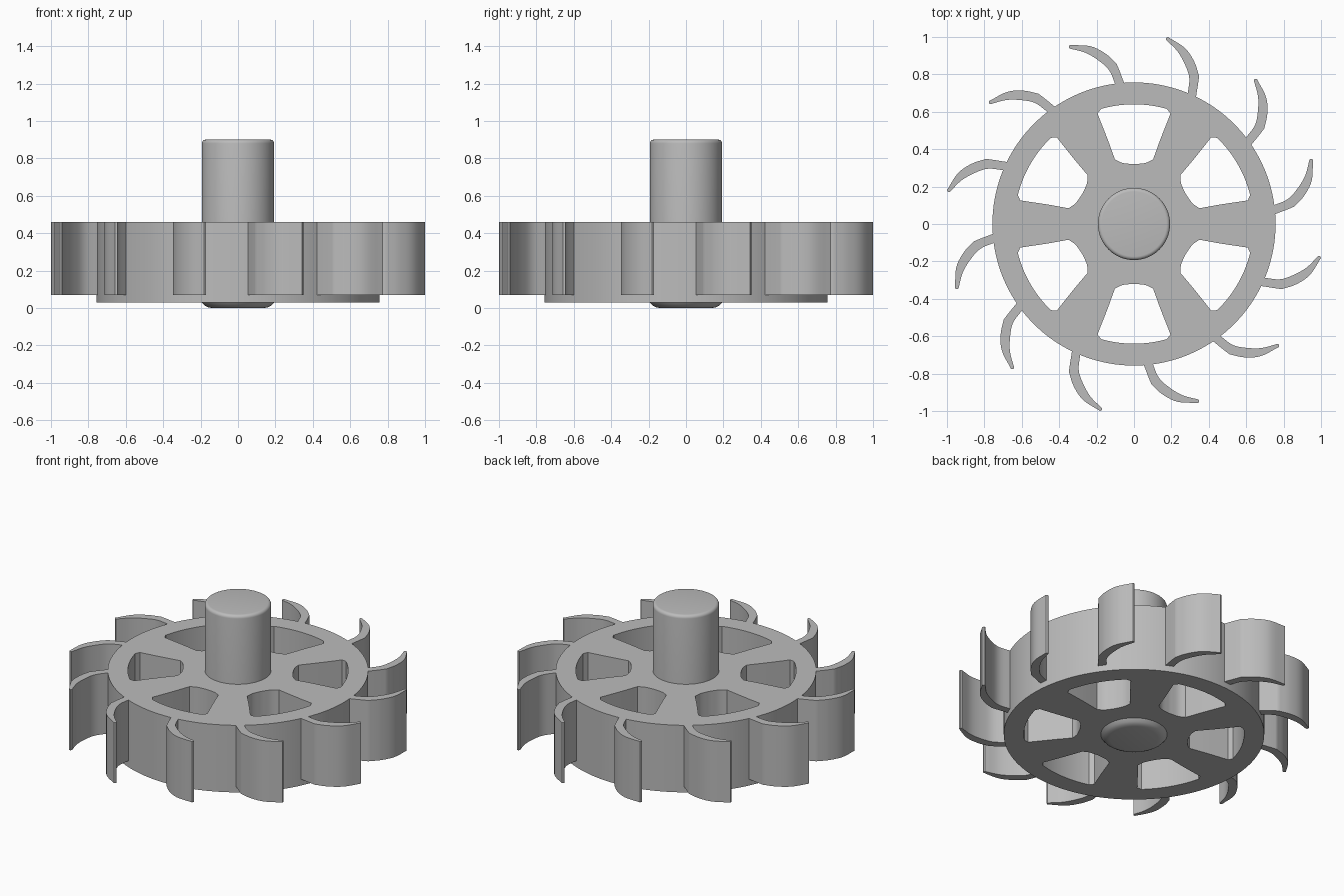
import bpy, bmesh, math
from mathutils import Matrix, Vector

cube = bpy.data.objects.get("Cube")
if cube:
    bpy.data.objects.remove(cube, do_unlink=True)

grey = bpy.data.materials.new("plain grey")
grey.use_nodes = True
GREY = (0.5, 0.5, 0.5, 1)
grey.diffuse_color = GREY
grey.node_tree.nodes["Principled BSDF"].inputs["Base Color"].default_value = GREY


def ring(radius, count):
    return [Vector((radius * math.cos(math.tau * i / count),
                    radius * math.sin(math.tau * i / count))) for i in range(count)]


def smooth_path(points, steps=5):
    """Rounded line through the given points."""
    p = [Vector(q) for q in points]
    p = [2 * p[0] - p[1]] + p + [2 * p[-1] - p[-2]]
    path = []
    for a, b, c, d in zip(p, p[1:], p[2:], p[3:]):
        for i in range(steps):
            t = i / steps
            path.append((2 * b + (c - a) * t + (2 * a - 5 * b + 4 * c - d) * t ** 2
                         + (3 * b - a - 3 * c + d) * t ** 3) / 2)
    return path + [p[-2]]


def turned(points, angle):
    m = Matrix.Rotation(angle, 2)
    return [m @ q for q in points]


def finish(obj):
    bpy.ops.object.select_all(action="DESELECT")
    obj.select_set(True)
    bpy.context.view_layer.objects.active = obj
    bpy.ops.object.shade_smooth_by_angle(angle=math.radians(30))


def extrude_outlines(name, outlines, low, high):
    """Fill closed outlines (inner ones become holes) and give them height."""
    curve = bpy.data.curves.new(name, "CURVE")
    curve.dimensions = "2D"
    curve.fill_mode = "BOTH"
    curve.extrude = (high - low) / 2
    for outline in outlines:
        spline = curve.splines.new("POLY")
        spline.points.add(len(outline) - 1)
        for point, q in zip(spline.points, outline):
            point.co = (q.x, q.y, 0, 1)
        spline.use_cyclic_u = True
    temp = bpy.data.objects.new(name + " outline", curve)
    bpy.context.collection.objects.link(temp)
    bpy.context.view_layer.update()
    mesh = bpy.data.meshes.new_from_object(
        temp.evaluated_get(bpy.context.evaluated_depsgraph_get()))
    bpy.data.objects.remove(temp, do_unlink=True)
    bm = bmesh.new()
    bm.from_mesh(mesh)
    bmesh.ops.remove_doubles(bm, verts=bm.verts, dist=0.0001)
    bmesh.ops.translate(bm, verts=bm.verts, vec=(0, 0, (low + high) / 2))
    bmesh.ops.recalc_face_normals(bm, faces=bm.faces)
    bm.to_mesh(mesh)
    bm.free()
    mesh.materials.clear()
    mesh.materials.append(grey)
    obj = bpy.data.objects.new(name, mesh)
    bpy.context.collection.objects.link(obj)
    finish(obj)


# Spoked wheel: a disc with six waisted windows
side = smooth_path([(0.195, 0.59), (0.142, 0.455), (0.102, 0.345)])
inner = smooth_path([(0.102, 0.345), (0.06, 0.326), (0, 0.32)])
half = side + inner[1:]
arc = [Vector((0.64 * math.sin(a), 0.64 * math.cos(a)))
       for a in (math.radians(d) for d in range(-16, 17, 2))]
window = arc + half + [Vector((-q.x, q.y)) for q in reversed(half[:-1])]
windows = [turned(window, math.radians(60 * i)) for i in range(6)]
extrude_outlines("spoked_wheel", [ring(0.757, 144)] + windows, 0.03, 0.46)

# Twelve curved blades around the rim
hollow_side = smooth_path([(0.286, 0.69), (0.296, 0.775), (0.278, 0.84),
                           (0.235, 0.92), (0.171, 0.985)])
round_side = smooth_path([(0.181, 1.0), (0.273, 0.94), (0.323, 0.866), (0.348, 0.79)])
root = smooth_path([(0.348, 0.79), (0.342, 0.745), (0.331, 0.677)])
tip = [Vector((0.171, 0.994))]
blade = hollow_side + tip + round_side + root[1:]
for i in range(12):
    extrude_outlines(f"blade_{i + 1}", [turned(blade, math.radians(30 * i))], 0.07, 0.46)

# Shaft: turned profile with a rounded top rim and a shallow rounded foot
profile = [(0.14, 0), (0.16, 0.004), (0.178, 0.013), (0.193, 0.03)]
profile += [(0.173 + 0.02 * math.cos(a), 0.88 + 0.02 * math.sin(a))
            for a in (math.radians(18 * k) for k in range(6))]
bm = bmesh.new()
rings = [[bm.verts.new((q.x, q.y, z)) for q in ring(r, 64)] for r, z in profile]
for lower, upper in zip(rings, rings[1:]):
    for i in range(64):
        j = (i + 1) % 64
        bm.faces.new((lower[i], lower[j], upper[j], upper[i]))
bm.faces.new(rings[0][::-1])
bm.faces.new(rings[-1])
mesh = bpy.data.meshes.new("shaft")
bm.to_mesh(mesh)
bm.free()
mesh.materials.append(grey)
shaft = bpy.data.objects.new("shaft", mesh)
bpy.context.collection.objects.link(shaft)
finish(shaft)
